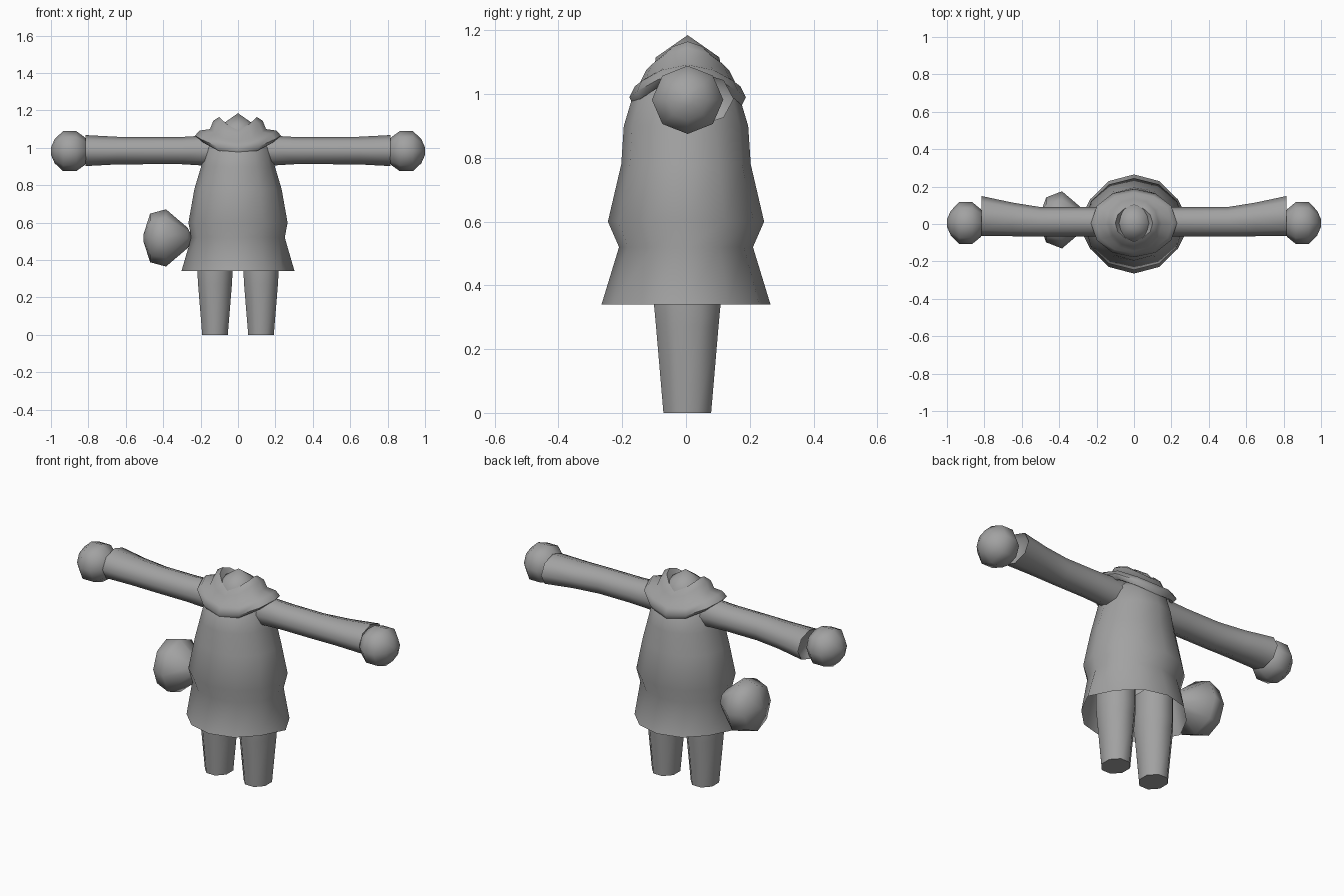
import bpy, bmesh, math
from mathutils import Vector

old = bpy.data.objects.get("Cube")
if old:
    bpy.data.objects.remove(old, do_unlink=True)

grey = bpy.data.materials.new("plain grey")
grey.use_nodes = True
colour = (0.36, 0.36, 0.36, 1)
grey.diffuse_color = colour
grey.node_tree.nodes["Principled BSDF"].inputs["Base Color"].default_value = colour


def loft(name, rings, point, sides=8, turn=0.0, caps=(True, True)):
    """Skin a row of rings; point(ring, angle) gives each corner."""
    bm = bmesh.new()
    loops = []
    for ring in rings:
        angles = [2 * math.pi * (i + turn) / sides for i in range(sides)]
        loops.append([bm.verts.new(point(ring, a)) for a in angles])
    for low, high in zip(loops, loops[1:]):
        for i in range(sides):
            j = (i + 1) % sides
            bm.faces.new((low[i], low[j], high[j], high[i]))
    if caps[0]:
        bm.faces.new(loops[0][::-1])
    if caps[1]:
        bm.faces.new(loops[-1])
    bmesh.ops.remove_doubles(bm, verts=bm.verts, dist=0.0005)
    bmesh.ops.recalc_face_normals(bm, faces=bm.faces)
    mesh = bpy.data.meshes.new(name)
    bm.to_mesh(mesh)
    bm.free()
    mesh.materials.append(grey)
    obj = bpy.data.objects.new(name, mesh)
    bpy.context.collection.objects.link(obj)
    bpy.ops.object.select_all(action='DESELECT')
    obj.select_set(True)
    bpy.context.view_layer.objects.active = obj
    bpy.ops.object.shade_smooth_by_angle(angle=math.radians(60))
    return obj


def upright(x=0.0, y=0.0):
    # ring = (z, radius in x, radius in y)
    return lambda r, a: Vector((x + r[1] * math.cos(a), y + r[2] * math.sin(a), r[0]))


def sideways(side, y, z):
    # ring = (x, radius in y, radius in z, y shift)
    return lambda r, a: Vector((side * r[0], y + r[3] + r[1] * math.cos(a), z + r[2] * math.sin(a)))


def saddle(r, a):
    # ring = (radius x, radius y, z at the sides, z at front and back)
    c, s = math.cos(a), math.sin(a)
    return Vector((r[0] * c, 0.005 + r[1] * s, r[2] * c * c + r[3] * s * s))


# Robe: flared hem, pinched below the hips, narrowing to the shoulders
robe = loft("robe", [(0.34, 0.27, 0.265), (0.52, 0.25, 0.21), (0.6, 0.265, 0.245),
                     (0.78, 0.233, 0.203), (0.9, 0.197, 0.195), (1.0, 0.175, 0.165),
                     (1.05, 0.13, 0.11)], upright(), sides=12, caps=(False, True))
for v in robe.data.vertices:
    if v.co.z < 0.35 and abs(v.co.x) > 0.26:
        v.co.x *= 1.12

# Folded collar, high over the shoulders and low at front and back
loft("collar", [(0.19, 0.155, 1.04, 0.99), (0.21, 0.17, 1.045, 0.965),
                (0.23, 0.183, 1.065, 0.99), (0.205, 0.165, 1.092, 1.025),
                (0.15, 0.15, 1.1, 1.035), (0.132, 0.13, 1.145, 1.075),
                (0.1, 0.09, 1.165, 1.105), (0.08, 0.075, 1.13, 1.1)],
     saddle, sides=12, caps=(False, False))

# Pointed neck stub inside the collar
loft("neck", [(1.04, 0.11, 0.11), (1.115, 0.1, 0.1), (1.185, 0, 0)],
     upright(0, 0.005), caps=(True, False))

for side, word in ((1, "left"), (-1, "right")):
    # Sleeve widening backwards at the cuff
    loft(word + "_sleeve", [(0.1, 0.078, 0.085, 0), (0.2, 0.078, 0.079, 0),
                            (0.3, 0.078, 0.073, 0), (0.5, 0.078, 0.073, 0),
                            (0.65, 0.09, 0.074, 0.012), (0.815, 0.107, 0.083, 0.03),
                            (0.79, 0.085, 0.065, 0.025)], sideways(side, 0.0125, 0.985))
    # Rounded hand
    loft(word + "_hand", [(0.8, 0.04, 0.04, 0), (0.82, 0.075, 0.075, 0),
                          (0.865, 0.112, 0.107, 0), (0.935, 0.112, 0.107, 0),
                          (0.98, 0.065, 0.065, 0), (1.0, 0.02, 0.02, 0)],
         sideways(side, 0.005, 0.982))
    # Tapered leg with chamfered corners
    loft(word + "_leg", [(0, 0.074, 0.081), (0.27, 0.098, 0.106),
                         (0.34, 0.102, 0.113), (0.48, 0.102, 0.113)],
         upright(side * 0.123, 0.004), turn=0.5)

# Pouch hanging at the right hip
loft("hip_pouch", [(0.24, 0, 0, 0), (0.27, 0.055, 0.055, 0), (0.385, 0.153, 0.153, 0),
                   (0.47, 0.12, 0.13, 0), (0.505, 0.02, 0.02, 0)],
     sideways(-1, 0.022, 0.518))
